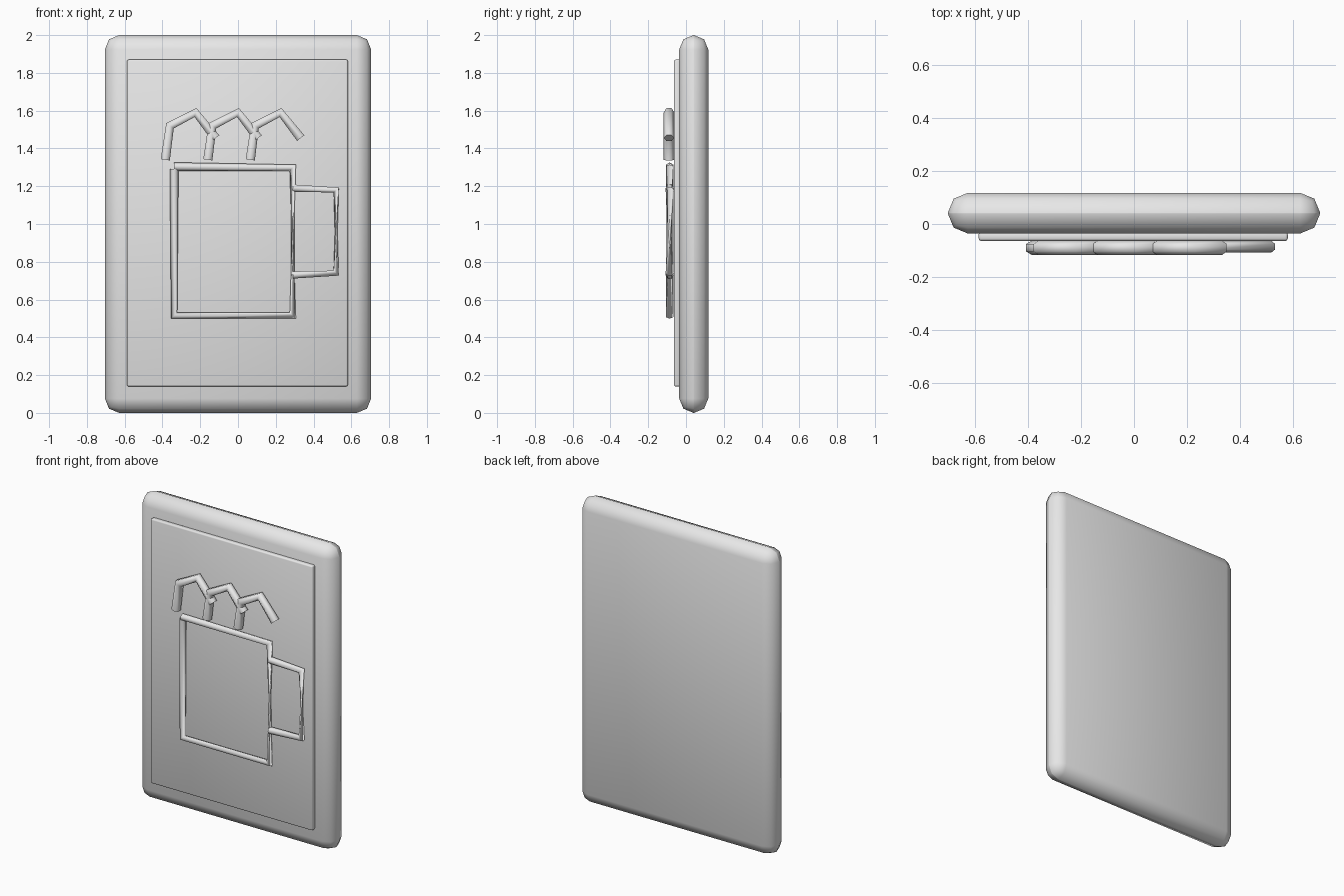
import bpy
from math import pi, radians

cube = bpy.data.objects.get("Cube")
if cube:
    bpy.data.objects.remove(cube, do_unlink=True)

grey = bpy.data.materials.new("plain grey")
grey.use_nodes = True
grey.diffuse_color = (0.8, 0.8, 0.8, 1)
grey.node_tree.nodes["Principled BSDF"].inputs["Base Color"].default_value = (0.8, 0.8, 0.8, 1)


def slab(name, x, y, z, bevel, segments):
    """Box between (low, high) ranges with rounded edges."""
    bpy.ops.mesh.primitive_cube_add(size=1, location=[sum(r) / 2 for r in (x, y, z)])
    ob = bpy.context.object
    ob.name = name
    ob.scale = [r[1] - r[0] for r in (x, y, z)]
    bpy.ops.object.transform_apply(location=False, rotation=False, scale=True)
    mod = ob.modifiers.new("rounded edges", "BEVEL")
    mod.width, mod.segments = bevel, segments
    bpy.ops.object.modifier_apply(modifier=mod.name)
    bpy.ops.object.shade_smooth_by_angle(angle=radians(50))
    ob.data.materials.append(grey)


def tube(name, points, radius, y, tilts=None):
    """Thin angular tube through (x, z) points, lying on the panel."""
    curve = bpy.data.curves.new(name, "CURVE")
    curve.dimensions = "3D"
    curve.bevel_depth = radius
    curve.bevel_resolution = 1
    curve.use_fill_caps = True
    spline = curve.splines.new("POLY")
    spline.points.add(len(points) - 1)
    for i, (x, z) in enumerate(points):
        spline.points[i].co = (x, y, z, 1)
        spline.points[i].tilt = tilts[i] if tilts else 0
    spline.use_smooth = True
    curve.materials.append(grey)
    ob = bpy.data.objects.new(name, curve)
    bpy.context.collection.objects.link(ob)


# Board and raised panel
slab("board", (-0.705, 0.705), (-0.036, 0.118), (0, 2), 0.076, 2)
slab("panel", (-0.588, 0.582), (-0.064, -0.03), (0.14, 1.87), 0.009, 2)

# Mug outline and handle, each with a twisted right-hand upright
twist = 2 * pi / 3
tube("mug_outline",
     [(-0.338, 1.29), (-0.338, 0.515), (0.29, 0.515), (0.29, 1.298), (-0.34, 1.303)],
     0.023, -0.087, [0, 0, 0, twist, twist])
tube("mug_handle",
     [(0.29, 1.19), (0.52, 1.18), (0.52, 0.74), (0.29, 0.73)],
     0.022, -0.086, [0, 0, twist, twist])

# Three bent wisps of steam
for i in range(3):
    dx = 0.225 * i
    tube(f"steam_{i + 1}",
         [(-0.385 + dx, 1.34), (-0.36 + dx, 1.52), (-0.225 + dx, 1.59), (-0.118 + dx, 1.455)],
         0.028, -0.09)
